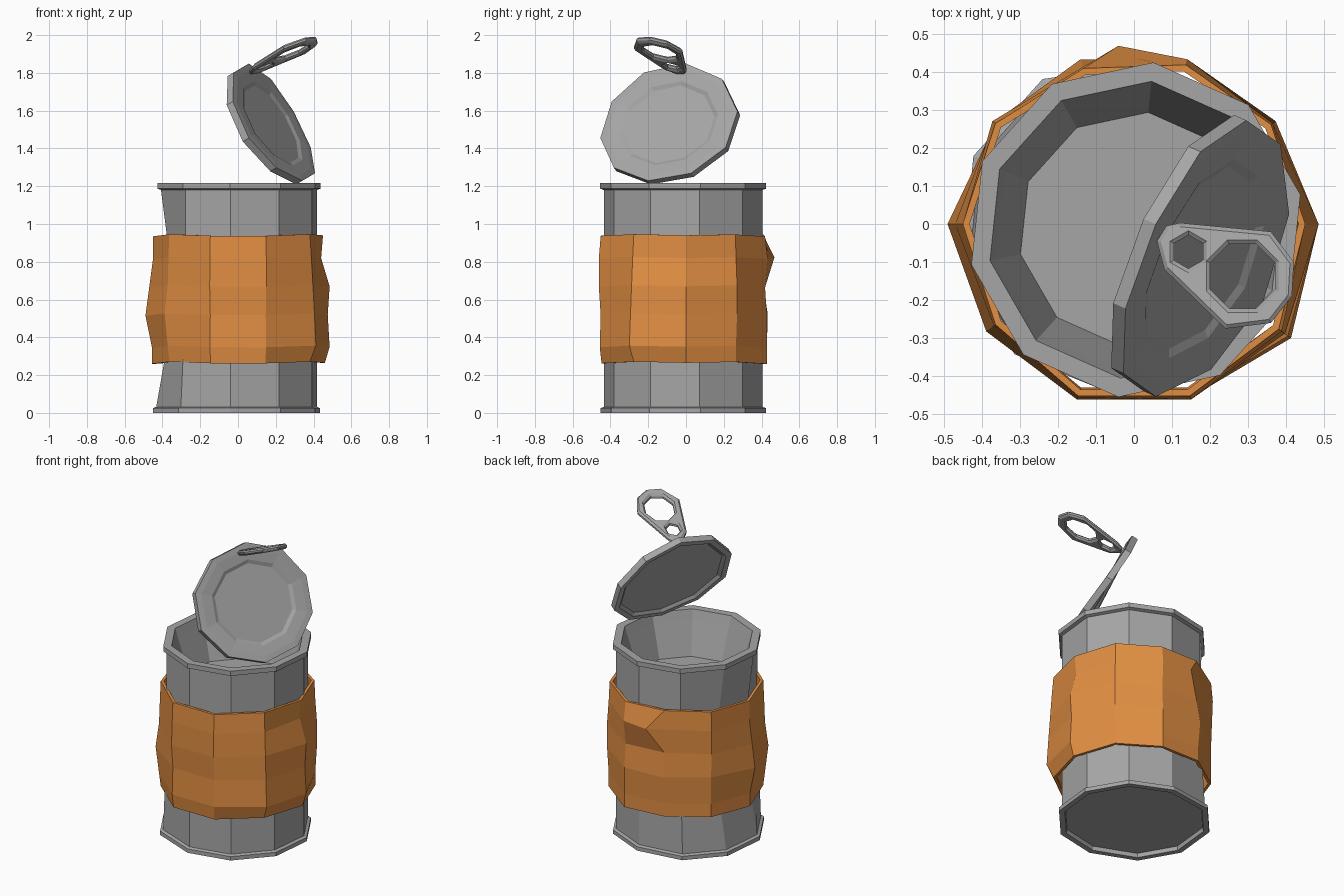
import bpy, bmesh, math
from mathutils import Vector

if "Cube" in bpy.data.objects:
    bpy.data.objects.remove(bpy.data.objects["Cube"])

N = 10  # sides of every round part


def material(name, rgb):
    m = bpy.data.materials.new(name)
    m.diffuse_color = (*rgb, 1)
    m.use_nodes = True
    m.node_tree.nodes["Principled BSDF"].inputs["Base Color"].default_value = m.diffuse_color
    return m


metal = material("grey metal", (0.38, 0.38, 0.38))
paper = material("orange paper", (0.75, 0.27, 0.055))


def loft(name, rings, mat, caps=True, closed=False):
    """Join rings of points with quads, optionally capping or closing them."""
    bm = bmesh.new()
    rv = [[bm.verts.new(p) for p in ring] for ring in rings]
    pairs = list(zip(rv, rv[1:]))
    if closed:
        pairs.append((rv[-1], rv[0]))
    for a, b in pairs:
        for i in range(N):
            j = (i + 1) % N
            bm.faces.new((a[i], a[j], b[j], b[i]))
    if caps:
        bm.faces.new(rv[0])
        bm.faces.new(rv[-1])
    bmesh.ops.recalc_face_normals(bm, faces=bm.faces)
    me = bpy.data.meshes.new(name)
    bm.to_mesh(me)
    bm.free()
    me.materials.append(mat)
    ob = bpy.data.objects.new(name, me)
    bpy.context.collection.objects.link(ob)
    return ob


# Can body: turned profile with rims, dented on its left side
def can_ring(r, z):
    pts = []
    for k in range(N):
        a = math.radians(12 + 36 * k)
        x, y = 0.005 + r * math.cos(a), -0.015 + r * math.sin(a)
        if z < 0.1 and x < -0.15:
            x -= 0.025
            y += 0.015 if y > 0 else 0
        if z == 0.6 and x < -0.3:
            x += 0.075
        pts.append((x, y, z))
    return pts


profile = [(0.40, 0.025), (0.405, 0), (0.44, 0), (0.44, 0.025), (0.422, 0.032),
           (0.422, 0.6), (0.422, 1.18), (0.442, 1.187), (0.442, 1.217),
           (0.392, 1.217), (0.375, 1.16), (0.31, 0.95)]
loft("can_body", [can_ring(r, z) for r, z in profile], metal)

# Crumpled paper label: radius at each corner, one row per height
label_rows = [
    (0.265, (.46, .45, .45, .44, .45, .455, .45, .47, .47, .47)),
    (0.35, (.485, .45, .45, .44, .45, .455, .46, .48, .48, .51)),
    (0.52, (.475, .46, .45, .455, .45, .49, .48, .475, .475, .50)),
    (0.67, (.485, .46, .44, .43, .455, .47, .46, .485, .485, .49)),
    (0.82, (.44, .45, .455, .47, .46, .45, .455, .48, .485, .48)),
    (0.94, (.45, .445, .44, .43, .45, .45, .45, .475, .475, .47)),
]


def label_ring(z, radii, inset):
    pts = []
    for k, r in enumerate(radii):
        a = math.radians(36 * k - (13 if (k == 3 and z == 0.82) else 0))
        pts.append(((r - inset) * math.cos(a), (r - inset) * math.sin(a),
                    z + 0.006 * math.sin(k * 2.3)))
    return pts


outer = [label_ring(z, r, 0) for z, r in label_rows]
inner = [label_ring(z, r, 0.018) for z, r in reversed(label_rows)]
loft("paper_label", outer + inner, paper, caps=False, closed=True)

# Opened lid: tilted disc with a raised rim on both faces
centre = Vector((0.175, -0.09, 1.525))
normal = Vector((0.80, -0.355, 0.48)).normalized()
side = Vector((0.405, 0.914, 0)).normalized()
up = normal.cross(side)


def lid_ring(f, h):
    pts = []
    for k in range(N):
        a = math.radians(13 + 36 * k)
        s, t = f * math.cos(a), f * math.sin(a)
        bend = 0.012 * t * t - 0.018 * s * s
        pts.append(centre + side * (0.39 * s) + up * (0.355 * t) + normal * (h + bend))
    return pts


lid_profile = [(0.86, -0.006), (0.91, -0.022), (1, -0.022), (1, 0.018),
               (0.9, 0.018), (0.72, 0.012), (0.66, 0.002)]
loft("lid", [lid_ring(f, h) for f, h in lid_profile], metal)

# Pull tab: flat outline with two holes, bevelled, then tilted upward
def circle(cx, cy, r, n):
    return [(cx + r * math.cos(2 * math.pi * (i + 0.5) / n),
             cy + r * math.sin(2 * math.pi * (i + 0.5) / n)) for i in range(n)]


outline = [(0.06, -0.045), (0.085, -0.005), (0.12, 0.003), (0.36, -0.02), (0.42, -0.10),
           (0.415, -0.19), (0.36, -0.26), (0.24, -0.275), (0.08, -0.12)]
cu = bpy.data.curves.new("pull_tab", 'CURVE')
cu.dimensions = '2D'
cu.fill_mode = 'BOTH'
for loop in (outline, circle(0.285, -0.137, 0.092, 8), circle(0.143, -0.073, 0.044, 6)):
    sp = cu.splines.new('POLY')
    sp.points.add(len(loop) - 1)
    for p, (x, y) in zip(sp.points, loop):
        p.co = (x, y, 0, 1)
    sp.use_cyclic_u = True
cu.extrude = 0.006
cu.bevel_depth = 0.010
cu.bevel_resolution = 0
cu.offset = -0.010
cu.materials.append(metal)
tab = bpy.data.objects.new("pull_tab", cu)
bpy.context.collection.objects.link(tab)
bpy.context.view_layer.objects.active = tab
tab.select_set(True)
bpy.ops.object.convert(target='MESH')
tab = bpy.context.view_layer.objects.active
for v in tab.data.vertices:
    v.co.z += 1.805 + 0.39 * (v.co.x - 0.07) - 0.25 * (v.co.y + 0.03)
for p in tab.data.polygons:
    p.use_smooth = False
